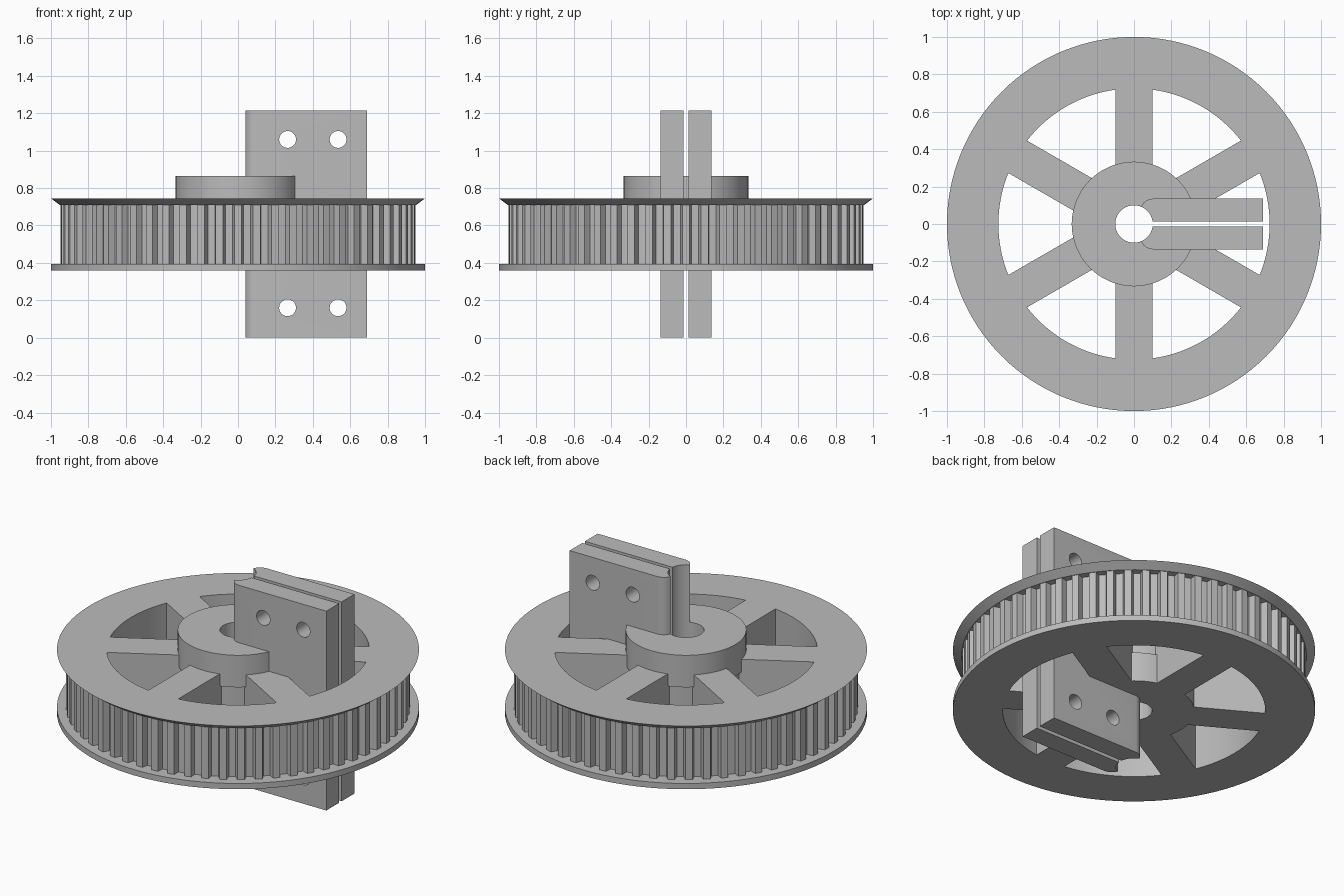
import bpy, bmesh, math
from math import sin, cos, pi, asin, radians
from mathutils import Matrix

cube = bpy.data.objects.get("Cube")
if cube:
    bpy.data.objects.remove(cube, do_unlink=True)

grey = bpy.data.materials.new("machined_grey")
grey.use_nodes = True
grey.diffuse_color = (0.5, 0.5, 0.5, 1)
for node in grey.node_tree.nodes:
    if node.type == 'BSDF_PRINCIPLED':
        node.inputs["Base Color"].default_value = (0.5, 0.5, 0.5, 1)


def prism(name, pts, z0, z1, top_scale=1.0, matrix=None):
    """Extrude a flat outline from z0 to z1, optionally flared at the top."""
    bm = bmesh.new()
    low = [bm.verts.new((x, y, z0)) for x, y in pts]
    high = [bm.verts.new((x * top_scale, y * top_scale, z1)) for x, y in pts]
    bm.faces.new(low[::-1])
    bm.faces.new(high)
    n = len(pts)
    for i in range(n):
        j = (i + 1) % n
        bm.faces.new((low[i], low[j], high[j], high[i]))
    if matrix:
        bm.transform(matrix)
    bmesh.ops.recalc_face_normals(bm, faces=bm.faces)
    mesh = bpy.data.meshes.new(name)
    bm.to_mesh(mesh)
    bm.free()
    mesh.materials.append(grey)
    obj = bpy.data.objects.new(name, mesh)
    bpy.context.collection.objects.link(obj)
    return obj


def arc(r, a0, a1, n, cx=0.0, cy=0.0):
    return [(cx + r * cos(a0 + (a1 - a0) * i / n), cy + r * sin(a0 + (a1 - a0) * i / n))
            for i in range(n + 1)]


def circle(r, n=128):
    return arc(r, 0, 2 * pi, n)[:-1]


def combine(target, tool, operation):
    """Apply a boolean and remove the tool object."""
    bpy.context.view_layer.objects.active = target
    mod = target.modifiers.new("bool", 'BOOLEAN')
    mod.operation, mod.solver, mod.object = operation, 'EXACT', tool
    bpy.ops.object.modifier_apply(modifier=mod.name)
    bpy.data.objects.remove(tool, do_unlink=True)


BASE, TOP, HUB_TOP, HEIGHT = 0.36, 0.745, 0.865, 1.215
HUB_R, RIM_R, BORE_R, SPOKE_HALF = 0.333, 0.725, 0.1, 0.1

# Toothed belt face: trapezoid grooves around the rim
teeth, outline = 60, []
for i in range(teeth):
    for r, f in ((0.95, -0.2), (0.95, 0.2), (0.912, 0.3), (0.912, 0.7)):
        a = 2 * pi * (i + f) / teeth
        outline.append((r * cos(a), r * sin(a)))
wheel = prism("pulley_wheel", outline, BASE + 0.01, TOP - 0.01)

# Flat lower flange, flared upper flange, raised hub
combine(wheel, prism("lower_flange", circle(1.0), BASE, 0.395), 'UNION')
combine(wheel, prism("upper_flange", circle(0.953), 0.71, TOP, 1 / 0.953), 'UNION')
combine(wheel, prism("hub", circle(HUB_R), 0.6, HUB_TOP), 'UNION')


# Openings between the six spokes, with a shallow groove around the hub
def window(angle, inner, outer, z0, z1):
    hi = radians(30) - asin(SPOKE_HALF / inner)
    ho = radians(30) - asin(SPOKE_HALF / outer)
    pts = arc(outer, angle - ho, angle + ho, 20) + arc(inner, angle + hi, angle - hi, 8)
    return prism("window_cutter", pts, z0, z1)


for k in range(6):
    a = k * pi / 3
    combine(wheel, window(a, HUB_R, RIM_R, 0.2, 0.8), 'DIFFERENCE')
    combine(wheel, window(a, 0.318, 0.4, 0.54, 0.67), 'DIFFERENCE')

# Clamp: one block through the hub, rounded at the bore end
corner = arc(0.065, pi / 2, pi, 10, 0.1, 0.07)
block = [(0.69, -0.135), (0.69, 0.135)] + corner + [(x, -y) for x, y in corner[::-1]]
clamp = prism("clamp_plates", block, 0, HEIGHT)
for x in (0.265, 0.535):
    for z in (0.16, 1.06):
        place = Matrix.Translation((x, 0, z)) @ Matrix.Rotation(pi / 2, 4, 'X')
        hole = prism("bolt_hole", circle(0.045, 32), -0.3, 0.3, matrix=place)
        combine(clamp, hole, 'DIFFERENCE')
combine(wheel, clamp, 'UNION')

# Shaft bore and the slit that lets the clamp close
combine(wheel, prism("bore", circle(BORE_R, 64), -0.1, 1.4), 'DIFFERENCE')
slit = [(0.0, -0.0125), (0.71, -0.0125), (0.71, 0.0125), (0.0, 0.0125)]
combine(wheel, prism("slit", slit, -0.1, 1.4), 'DIFFERENCE')

# Smooth the round walls, keep the machined edges sharp
bpy.ops.object.select_all(action='DESELECT')
wheel.select_set(True)
bpy.context.view_layer.objects.active = wheel
bpy.ops.object.shade_smooth_by_angle(angle=radians(20))
